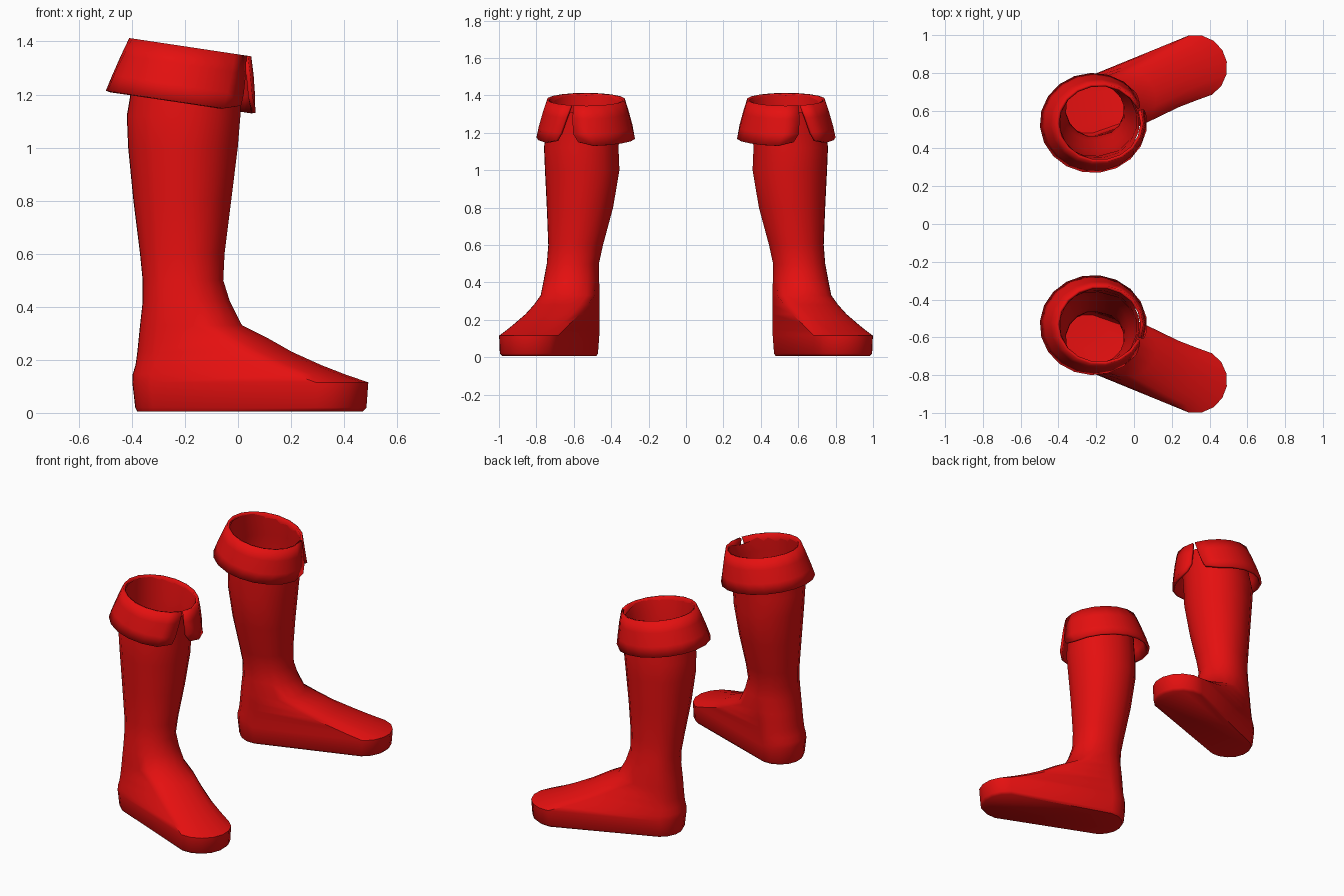
import bpy, bmesh, math

if "Cube" in bpy.data.objects:
    bpy.data.objects.remove(bpy.data.objects["Cube"])

RED = bpy.data.materials.new("red_leather")
RED.diffuse_color = (0.78, 0.005, 0.005, 1)
RED.use_nodes = True
RED.node_tree.nodes["Principled BSDF"].inputs["Base Color"].default_value = RED.diffuse_color
AXIS = math.radians(-21)      # direction the toe points
HALF = 8                      # points on each end of a ring
SLOPE = -0.15                 # rim and cuff drop towards the toe


def finish(name, bm, angle):
    bmesh.ops.recalc_face_normals(bm, faces=bm.faces)
    mesh = bpy.data.meshes.new(name)
    bm.to_mesh(mesh)
    bm.free()
    mesh.materials.append(RED)
    ob = bpy.data.objects.new(name, mesh)
    bpy.context.collection.objects.link(ob)
    bpy.ops.object.select_all(action='DESELECT')
    ob.select_set(True)
    bpy.context.view_layer.objects.active = ob
    bpy.ops.object.shade_smooth_by_angle(angle=math.radians(angle))
    return ob


def mirror(ob):
    m = ob.modifiers.new("other_boot", 'MIRROR')
    m.use_axis = (False, True, False)
    m.use_mirror_merge = False


def bridge(bm, rows, closed):
    for a, b in zip(rows, rows[1:]):
        n = len(a)
        for i in range(n if closed else n - 1):
            j = (i + 1) % n
            bm.faces.new((a[i], a[j], b[j], b[i]))


def oval(bm, z, heel, toe, slope=0.0, notch=0.0):
    """Ring made of a heel arc and a toe arc, each given as (x, y, radius)."""
    ring = []
    for (cx, cy, r), start in ((toe, -90), (heel, 90)):
        for i in range(HALF):
            a = AXIS + math.radians(start + (i + 0.5) * 180 / HALF)
            x, y = cx + r * 1.01 * math.cos(a), cy + r * 1.01 * math.sin(a)
            dip = notch if start < 0 and i in (HALF // 2 - 1, HALF // 2) else 0
            ring.append(bm.verts.new((x, y, z + slope * (x + 0.45) - dip)))
    return ring


# Boot: open hollow shaft running down into the foot and sole
# z, heel arc (x, y, r), toe arc (x, y, r)
SECTIONS = [
    (0.005, (-0.245, -0.615, 0.135), (0.315, -0.828, 0.155)),
    (0.02, (-0.243, -0.615, 0.145), (0.317, -0.828, 0.168)),
    (0.115, (-0.247, -0.615, 0.152), (0.322, -0.830, 0.170)),
    (0.145, (-0.246, -0.614, 0.152), (0.240, -0.795, 0.165)),
    (0.18, (-0.235, -0.613, 0.152), (0.155, -0.757, 0.160)),
    (0.23, (-0.230, -0.612, 0.150), (0.047, -0.702, 0.157)),
    (0.28, (-0.225, -0.611, 0.150), (-0.040, -0.658, 0.156)),
    (0.33, (-0.220, -0.611, 0.150), (-0.140, -0.622, 0.156)),
    (0.42, (-0.212, -0.612, 0.148), (-0.178, -0.612, 0.148)),
    (0.50, (-0.220, -0.605, 0.140), (-0.195, -0.605, 0.140)),
    (0.60, (-0.223, -0.590, 0.147), (-0.197, -0.590, 0.147)),
    (0.80, (-0.217, -0.567, 0.178), (-0.203, -0.567, 0.178)),
    (1.00, (-0.215, -0.555, 0.200), (-0.200, -0.555, 0.200)),
    (1.12, (-0.220, -0.560, 0.200), (-0.190, -0.560, 0.200)),
    (1.25, (-0.200, -0.548, 0.198), (-0.185, -0.548, 0.198)),
]
bm = bmesh.new()
rows = [oval(bm, *s) for s in SECTIONS]
rows.append(oval(bm, 1.41, (-0.187, -0.535, 0.203), (-0.175, -0.535, 0.203),
                 SLOPE, 0.03))
bridge(bm, rows, True)
bm.faces.new(rows[0][::-1])
mirror(finish("boot", bm, 50))

# Cuff: flared turned-down band, slit at the front with rounded flap corners
# z, centre x, radius x, radius y, gap on inner flap, gap on outer flap (degrees)
BANDS = [
    (1.419, -0.180, 0.230, 0.210, 1, 3),
    (1.350, -0.191, 0.250, 0.231, 2, 8),
    (1.270, -0.205, 0.270, 0.252, 4, 13),
    (1.2075, -0.215, 0.284, 0.265, 11, 17),
]
COLS = 18
bm = bmesh.new()
rows = []
for k, (z, cx, rx, ry, g_in, g_out) in enumerate(BANDS):
    row = []
    for i in range(COLS + 1):
        a = math.radians(-20 + g_in + (360 - g_in - g_out) * i / COLS)
        x, y = cx + rx * math.cos(a), -0.535 + ry * math.sin(a)
        lift = 0.02 if k == 3 and i in (0, COLS) else 0
        row.append(bm.verts.new((x, y, z + SLOPE * (x + 0.45) + lift)))
    rows.append(row)
bridge(bm, rows, False)
# make the band face outwards before thickening it inwards
cuff = finish("cuff", bm, 50)
side = cuff.data.polygons[0]
if side.normal.x * (side.center.x + 0.2) + side.normal.y * (side.center.y + 0.535) < 0:
    cuff.data.flip_normals()
thick = cuff.modifiers.new("thickness", 'SOLIDIFY')
thick.thickness = 0.016
thick.offset = -1
mirror(cuff)
